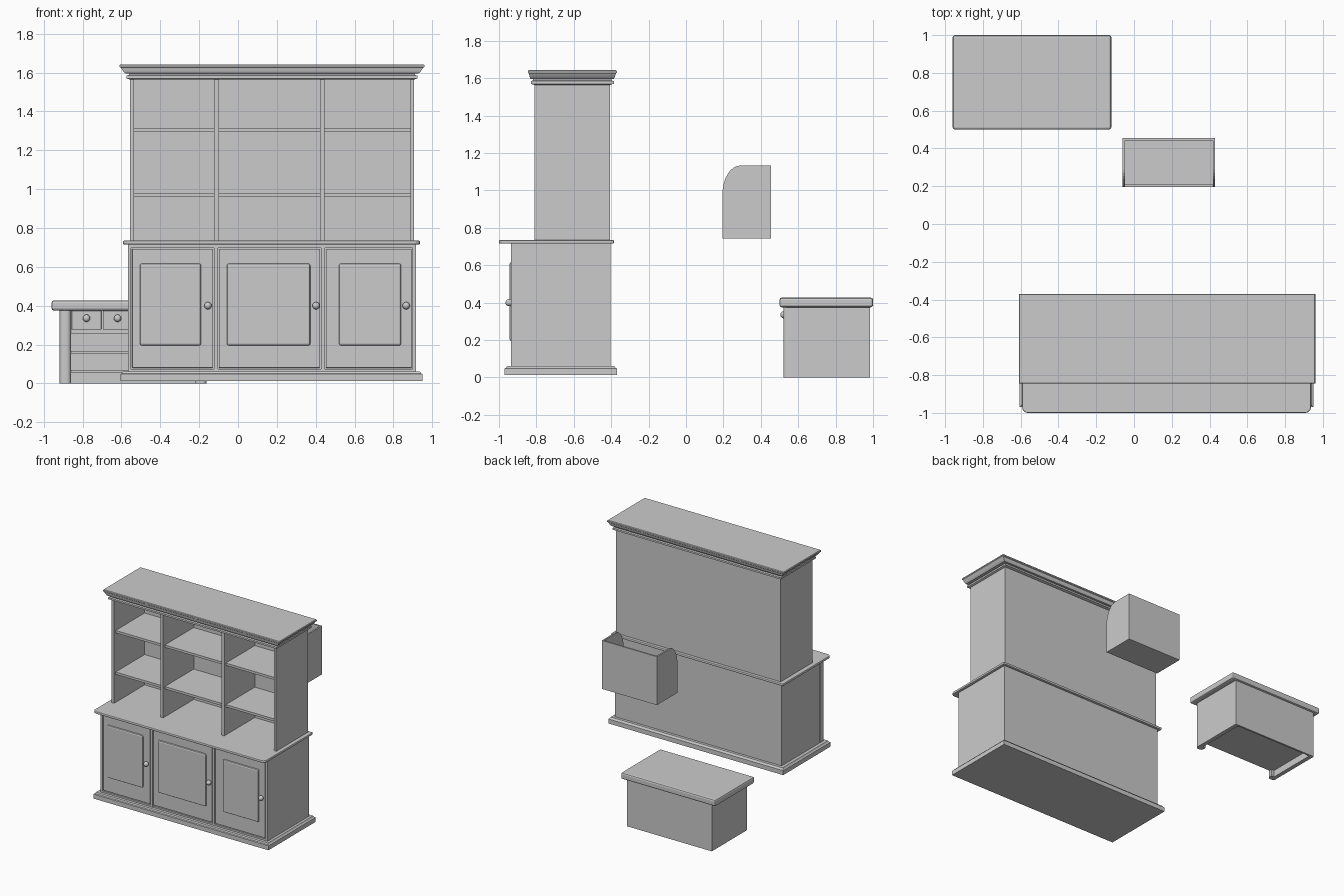
import bpy, bmesh, math
from mathutils import Vector

if "Cube" in bpy.data.objects:
    bpy.data.objects.remove(bpy.data.objects["Cube"])


def finish(name, bm, bevel=0.0, segments=2):
    bmesh.ops.recalc_face_normals(bm, faces=bm.faces)
    mesh = bpy.data.meshes.new(name)
    bm.to_mesh(mesh)
    bm.free()
    ob = bpy.data.objects.new(name, mesh)
    bpy.context.collection.objects.link(ob)
    if bevel:
        m = ob.modifiers.new("bevel", 'BEVEL')
        m.width, m.segments, m.limit_method = bevel, segments, 'ANGLE'
    return ob


def box(name, x, y, z, bevel=0.0, corner=0.0):
    """Box from ranges; corner rounds the two front upright edges."""
    bm = bmesh.new()
    bmesh.ops.create_cube(bm, size=1)
    for v in bm.verts:
        v.co = Vector([r[0] if c < 0 else r[1] for r, c in zip((x, y, z), v.co)])
    if corner:
        edges = [e for e in bm.edges if all(abs(v.co.y - y[0]) < 1e-6 for v in e.verts)
                 and abs(e.verts[0].co.z - e.verts[1].co.z) > 1e-6]
        bmesh.ops.bevel(bm, geom=edges, offset=corner, segments=5, profile=0.5, affect='EDGES')
    return finish(name, bm, bevel)


def rect_stack(name, rings):
    """Moulding lofted through rectangles (x0, x1, y0, y1, z)."""
    bm = bmesh.new()
    loops = [[bm.verts.new(p) for p in ((a, c, z), (b, c, z), (b, d, z), (a, d, z))]
             for a, b, c, d, z in rings]
    for lo, hi in zip(loops, loops[1:]):
        for i in range(4):
            j = (i + 1) % 4
            bm.faces.new((lo[i], lo[j], hi[j], hi[i]))
    bm.faces.new(loops[0])
    bm.faces.new(loops[-1])
    return finish(name, bm)


def extrude_x(name, profile, x):
    """Side profile of (y, z) points extruded along x."""
    bm = bmesh.new()
    f = bm.faces.new([bm.verts.new((x[0], *p)) for p in profile])
    ext = bmesh.ops.extrude_face_region(bm, geom=[f])['geom']
    for v in ext:
        if isinstance(v, bmesh.types.BMVert):
            v.co.x = x[1]
    return finish(name, bm)


def knob(name, x, y, z, r=0.019):
    bpy.ops.mesh.primitive_uv_sphere_add(segments=20, ring_count=12, radius=r, location=(x, y, z))
    ob = bpy.context.object
    ob.name = name
    bpy.ops.object.shade_smooth_by_angle()
    box(name + "_stem", (x - .007, x + .007), (y, y + 0.035), (z - .007, z + .007))


# Dresser base: plinth, cupboard body and worktop
rect_stack("plinth", [(-.605, .95, -.97, -.37, .012), (-.605, .95, -.97, -.37, .048),
                      (-.598, .943, -.962, -.377, .052), (-.592, .937, -.957, -.383, .062)])
box("cupboard_body", (-.566, .916), (-.90, -.405), (.055, .718))
for i, x in enumerate([(-.567, -.55), (-.124, -.104), (.427, .447), (.899, .917)]):
    box(f"cupboard_stile_{i}", x, (-.935, -.89), (.055, .718))
for n, z in (("bottom", (.055, .075)), ("top", (.697, .718))):
    box(f"cupboard_rail_{n}", (-.56, .91), (-.934, -.89), z)
box("worktop", (-.592, .937), (-1.0, -.385), (.715, .735), .006, .03)

# Doors with raised panels and knobs
doors = [((-.545, -.129), (-.505, -.19), -.155),
         ((-.099, .422), (-.057, .372), .402),
         ((.452, .894), (.52, .84), .866)]
for i, (slab, panel, kx) in enumerate(doors):
    box(f"door_{i}", slab, (-.931, -.89), (.08, .692), .002)
    box(f"door_panel_{i}", panel, (-.943, -.92), (.195, .617), .01)
    knob(f"door_knob_{i}", kx, -.946, .4)

# Dresser top: sides, dividers, back and shelves
for i, x in enumerate([(-.557, -.535), (-.124, -.098), (.421, .445), (.887, .907)]):
    box(f"hutch_upright_{i}", x, (-.81, -.415), (.73, 1.575))
box("hutch_back", (-.557, .907), (-.422, -.407), (.73, 1.575))
for i, x in enumerate([(-.54, -.12), (-.10, .425), (.44, .89)]):
    for j, z in enumerate([(.96, .979), (1.294, 1.313)]):
        box(f"hutch_shelf_{i}_{j}", x, (-.79, -.415), z)

# Cornice
rect_stack("cornice", [(-.56, .91, -.813, -.404, 1.565), (-.573, .923, -.83, -.386, 1.570),
                       (-.573, .923, -.83, -.386, 1.584), (-.562, .912, -.818, -.398, 1.588),
                       (-.562, .912, -.818, -.398, 1.595), (-.582, .932, -.832, -.386, 1.597),
                       (-.592, .942, -.836, -.38, 1.608), (-.603, .953, -.84, -.375, 1.625),
                       (-.61, .96, -.845, -.37, 1.629), (-.61, .96, -.845, -.37, 1.638),
                       (-.606, .956, -.841, -.374, 1.643)])

# Low unit: top, corner columns, side and back panels
box("low_unit_top", (-.96, -.12), (.5, 1.0), (.375, .427), .012)
cx = -.54
for n, s in (("left", -1), ("right", 1)):
    col = box(f"low_unit_column_{n}", sorted((cx + s * .378, cx + s * .32)), (.52, .565), (0, .378), 0, .022)
    bpy.context.view_layer.objects.active = col
    bpy.ops.object.select_all(action='DESELECT')
    col.select_set(True)
    bpy.ops.object.shade_smooth_by_angle()
    box(f"low_unit_side_{n}", sorted((cx + s * .378, cx + s * .345)), (.55, .983), (0, .378))
box("low_unit_back", (cx - .378, cx + .378), (.968, .983), (0, .378))
for i, z in enumerate([(.055, .068), (.153, .166), (.258, .274)]):
    box(f"low_unit_shelf_{i}", (cx - .346, cx + .346), (.54, .97), z)

# Row of small drawers
box("drawer_case", (cx - .322, cx + .322), (.545, .97), (.27, .378))
for i in range(4):
    x = cx - .24 + i * .16
    box(f"drawer_{i}", (x - .076, x + .076), (.532, .56), (.277, .374), .002)
    knob(f"drawer_knob_{i}", x, .523, .335)

# Open wall box with curved cheeks
cheek = [(.455, .744), (.195, .744), (.195, .98)]
for i in range(1, 9):
    a = math.radians(90 * i / 8)
    cheek.append((.29 - .095 * math.cos(a), .98 + .153 * math.sin(a)))
cheek.append((.455, 1.133))
for n, x in (("left", (-.06, -.048)), ("right", (.418, .43))):
    extrude_x(f"wall_box_cheek_{n}", cheek, x)
box("wall_box_floor", (-.055, .425), (.197, .453), (.744, .758))
box("wall_box_front", (-.055, .425), (.195, .209), (.744, .975))
box("wall_box_back", (-.055, .425), (.443, .455), (.744, 1.133))
